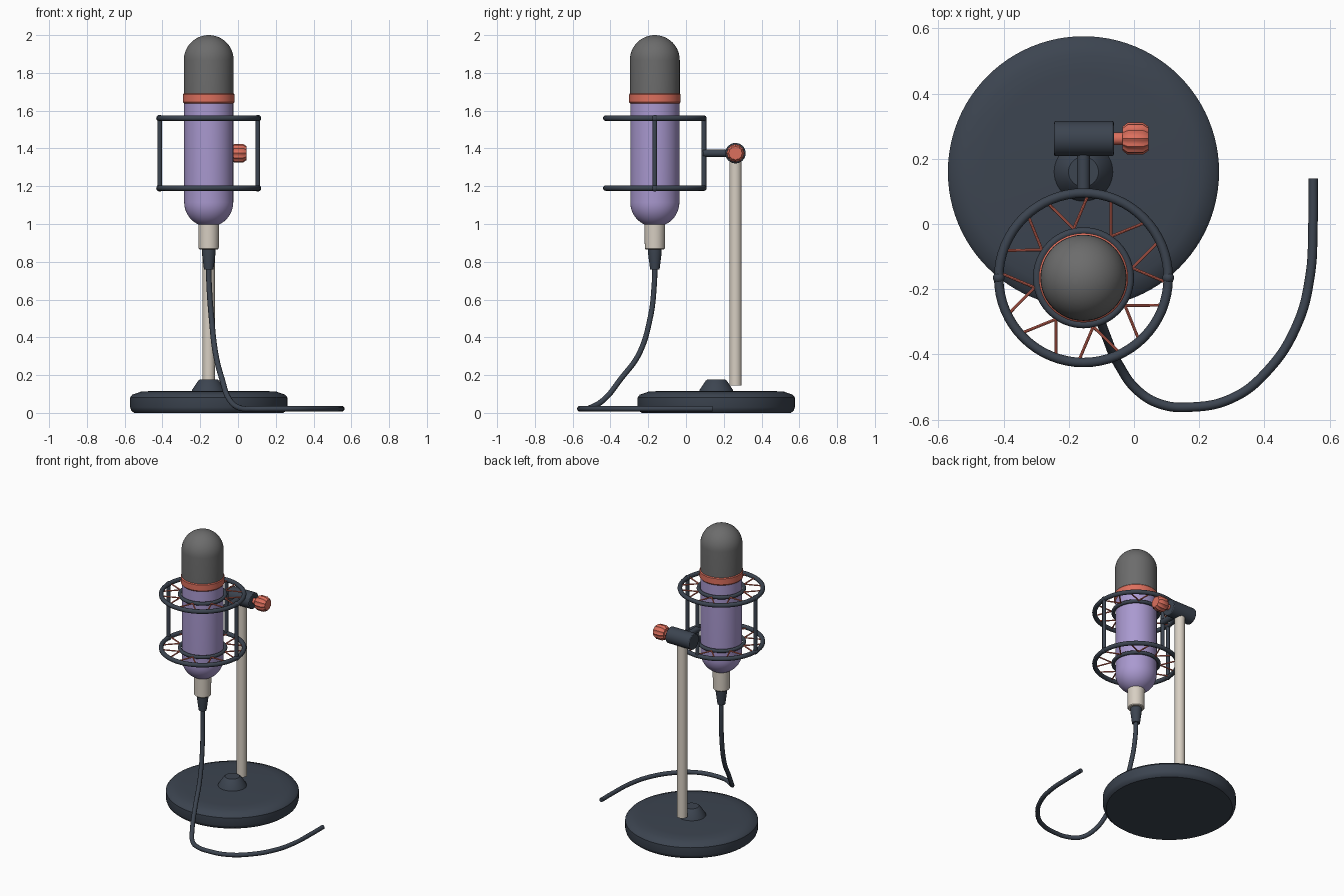
import bpy, bmesh
from math import pi, sin, cos, radians
from mathutils import Vector

cube = bpy.data.objects.get("Cube")
if cube:
    bpy.data.objects.remove(cube, do_unlink=True)


def material(name, rgb):
    m = bpy.data.materials.new(name)
    m.use_nodes = True
    m.diffuse_color = (*rgb, 1)
    m.node_tree.nodes["Principled BSDF"].inputs["Base Color"].default_value = (*rgb, 1)
    return m


LILAC = material("lilac", (0.40, 0.32, 0.63))
SLATE = material("slate", (0.045, 0.058, 0.08))
CORAL = material("coral", (0.72, 0.16, 0.11))
CREAM = material("cream", (0.68, 0.62, 0.54))
GREY = material("mesh grey", (0.15, 0.15, 0.15))

MIC = Vector((-0.155, -0.165, 0))
BASE = Vector((-0.155, 0.16, 0))
CLAMP = Vector((-0.155, 0.262, 1.375))


def finish(ob, name, mat, angle=35):
    ob.name = name
    ob.data.materials.clear()
    ob.data.materials.append(mat)
    bpy.ops.object.select_all(action="DESELECT")
    ob.select_set(True)
    bpy.context.view_layer.objects.active = ob
    bpy.ops.object.shade_smooth_by_angle(angle=radians(angle))
    return ob


def from_bmesh(bm, name, mat):
    bmesh.ops.remove_doubles(bm, verts=bm.verts, dist=1e-5)
    bmesh.ops.recalc_face_normals(bm, faces=bm.faces)
    me = bpy.data.meshes.new(name)
    bm.to_mesh(me)
    bm.free()
    ob = bpy.data.objects.new(name, me)
    bpy.context.collection.objects.link(ob)
    return finish(ob, name, mat)


def lathe(name, profile, centre, mat, steps=48):
    """Spin (radius, z) points about a vertical axis."""
    bm = bmesh.new()
    vs = [bm.verts.new((r, 0, z)) for r, z in profile]
    es = [bm.edges.new(pair) for pair in zip(vs, vs[1:])]
    bmesh.ops.spin(bm, geom=vs + es, cent=(0, 0, 0), axis=(0, 0, 1),
                   angle=2 * pi, steps=steps)
    ob = from_bmesh(bm, name, mat)
    ob.location = centre
    return ob


def rod(name, a, b, r, mat, sides=24, bevel=0):
    a, b = Vector(a), Vector(b)
    bpy.ops.mesh.primitive_cylinder_add(vertices=sides, radius=r, depth=(b - a).length,
                                        location=(a + b) / 2)
    ob = bpy.context.object
    ob.rotation_euler = (b - a).to_track_quat("Z", "Y").to_euler()
    finish(ob, name, mat)
    if bevel:
        mod = ob.modifiers.new("soft edge", "BEVEL")
        mod.width, mod.segments = bevel, 2
    return ob


def ring(name, z, major, minor):
    bpy.ops.mesh.primitive_torus_add(major_segments=64, minor_segments=12, major_radius=major,
                                     minor_radius=minor, location=MIC + Vector((0, 0, z)))
    return finish(bpy.context.object, name, SLATE, 60)


def polar(r, degrees, z):
    return MIC + Vector((r * cos(radians(degrees)), r * sin(radians(degrees)), z))


def arc(r, z, height, start, end, n=12):
    angles = [radians(start + (end - start) * i / n) for i in range(n + 1)]
    return [(r * cos(a), z + height * sin(a)) for a in angles]


# Microphone
lathe("head_grille", [(0, 1.68), (0.132, 1.68)] + arc(0.132, 1.868, 0.132, 0, 90), MIC, GREY)
lathe("head_band", [(0, 1.637), (0.13, 1.637), (0.137, 1.645), (0.137, 1.685),
                    (0.13, 1.693), (0, 1.693)], MIC, CORAL)
lathe("body", arc(0.13, 1.115, 0.13, -90, 0) + [(0.13, 1.64), (0, 1.64)], MIC, LILAC)
lathe("connector_collar", [(0, 0.865), (0.048, 0.865), (0.053, 0.87), (0.055, 1.0),
                           (0, 1.0)], MIC, CREAM)
lathe("strain_relief", [(0, 0.76), (0.025, 0.76), (0.036, 0.845), (0.036, 0.867),
                        (0, 0.867)], MIC, SLATE, 24)

# Shock mount: two levels of rings laced with elastic cords
TOP, BOTTOM = 1.56, 1.19
for level, z in (("upper", TOP), ("lower", BOTTOM)):
    ring(level + "_outer_ring", z, 0.26, 0.0145)
    ring(level + "_inner_ring", z, 0.143, 0.012)
    for i in range(8):
        mid = 11.25 + 45 * i
        for side in (-14.5, 14.5):
            rod(level + "_elastic_cord", polar(0.153, mid, z), polar(0.255, mid + side, z),
                0.0045, CORAL, 8)

# Cage struts, with ball joints on the two sides
for name, angle in (("left", 0), ("right", 180), ("back", 90)):
    rod(name + "_strut", polar(0.26, angle, BOTTOM), polar(0.26, angle, TOP), 0.0125, SLATE, 16)
    for z in (BOTTOM, TOP):
        bpy.ops.mesh.primitive_uv_sphere_add(segments=16, ring_count=10,
                                             radius=0.0145 if name == "back" else 0.018,
                                             location=polar(0.26, angle, z))
        finish(bpy.context.object, name + "_strut_joint", SLATE)

# Swivel clamp
rod("mount_arm", (MIC.x, 0.09, CLAMP.z), CLAMP, 0.02, SLATE)
rod("clamp_barrel", CLAMP - Vector((0.09, 0, 0)), CLAMP + Vector((0.093, 0, 0)),
    0.054, SLATE, 40, 0.005)
rod("knob_shaft", CLAMP + Vector((0.08, 0, 0)), CLAMP + Vector((0.14, 0, 0)), 0.019, CORAL)

# Fluted knob along x
bm = bmesh.new()
loops = []
for x, scale in ((0.12, 0.74), (0.136, 1), (0.182, 1), (0.2, 0.74)):
    loop = []
    for i in range(48):
        a = 2 * pi * i / 48
        r = scale * (0.047 + 0.0025 * cos(12 * a))
        loop.append(bm.verts.new((x, r * cos(a), r * sin(a))))
    loops.append(loop)
for lo, hi in zip(loops, loops[1:]):
    for i in range(48):
        j = (i + 1) % 48
        bm.faces.new((lo[i], lo[j], hi[j], hi[i]))
bm.faces.new(loops[0])
bm.faces.new(loops[-1])
from_bmesh(bm, "clamp_knob", CORAL).location = CLAMP

# Stand
rod("pole", (CLAMP.x, CLAMP.y, 0.145), CLAMP, 0.033, CREAM, 32)
lathe("base", [(0, 0), (0.395, 0), (0.41, 0.012), (0.416, 0.03), (0.416, 0.082),
               (0.405, 0.096), (0.36, 0.112), (0.3, 0.116), (0, 0.116)], BASE, SLATE, 96)
lathe("base_hub", [(0, 0.11), (0.092, 0.11), (0.088, 0.122), (0.056, 0.17),
                   (0.046, 0.178), (0, 0.178)], BASE, SLATE)

# Cable
path = [(-0.155, -0.165, 0.79), (-0.153, -0.168, 0.68), (-0.14, -0.19, 0.5),
        (-0.118, -0.25, 0.31), (-0.085, -0.345, 0.18), (-0.045, -0.435, 0.07),
        (0.01, -0.51, 0.026), (0.08, -0.552, 0.022), (0.17, -0.562, 0.022),
        (0.3, -0.535, 0.022), (0.41, -0.45, 0.022), (0.5, -0.31, 0.022),
        (0.54, -0.16, 0.022), (0.549, 0, 0.022), (0.55, 0.14, 0.022)]
curve = bpy.data.curves.new("cable", "CURVE")
curve.dimensions = "3D"
curve.bevel_depth = 0.0145
curve.bevel_resolution = 3
curve.use_fill_caps = True
spline = curve.splines.new("BEZIER")
spline.bezier_points.add(len(path) - 1)
for point, co in zip(spline.bezier_points, path):
    point.co = co
    point.handle_left_type = point.handle_right_type = "AUTO"
cable = bpy.data.objects.new("cable", curve)
bpy.context.collection.objects.link(cable)
bpy.ops.object.select_all(action="DESELECT")
cable.select_set(True)
bpy.context.view_layer.objects.active = cable
bpy.ops.object.convert(target="MESH")
finish(bpy.context.object, "cable", SLATE, 50)
